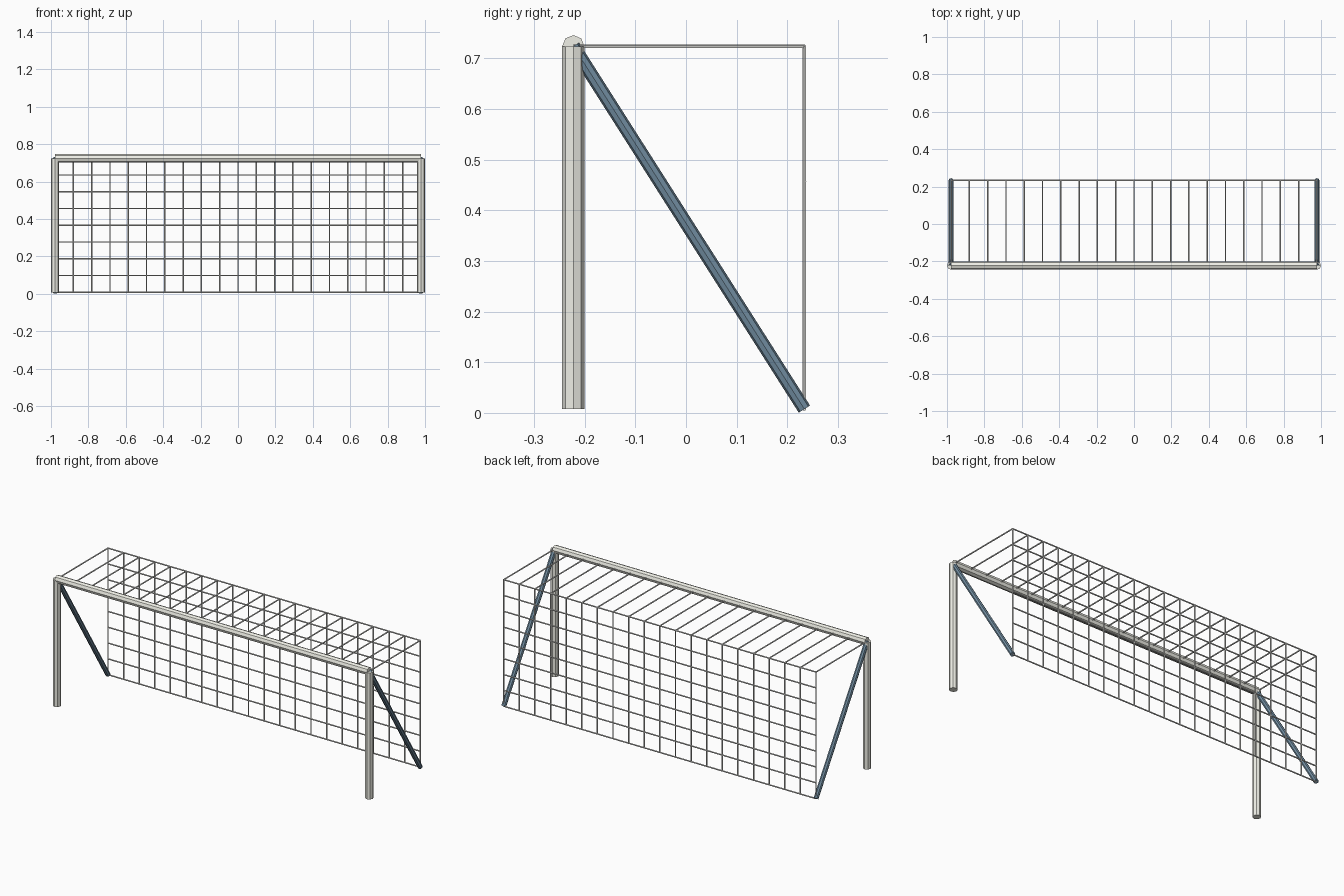
import bpy, bmesh
from mathutils import Vector, Matrix

if "Cube" in bpy.data.objects:
    bpy.data.objects.remove(bpy.data.objects["Cube"])

X, YF, YB = 0.978, -0.2225, 0.2338  # half width, front plane, back plane
Z0, Z1 = 0.0075, 0.724              # bottom and top of frame


def material(name, rgb):
    m = bpy.data.materials.new(name)
    m.diffuse_color = (*rgb, 1)
    m.use_nodes = True
    m.node_tree.nodes["Principled BSDF"].inputs["Base Color"].default_value = m.diffuse_color
    return m


frame_mat = material("off_white", (0.87, 0.87, 0.80))
brace_mat = material("slate_blue", (0.17, 0.27, 0.36))
net_mat = material("net_grey", (0.80, 0.80, 0.77))


def add_tube(bm, a, b, r, sides):
    a, b = Vector(a), Vector(b)
    d = b - a
    mat = Matrix.Translation((a + b) / 2) @ d.to_track_quat('Z', 'Y').to_matrix().to_4x4()
    bmesh.ops.create_cone(bm, cap_ends=True, segments=sides, radius1=r,
                          radius2=r, depth=d.length, matrix=mat)


def tubes(name, segments, r, sides, mat):
    bm = bmesh.new()
    for a, b in segments:
        add_tube(bm, a, b, r, sides)
    me = bpy.data.meshes.new(name)
    bm.to_mesh(me)
    bm.free()
    me.materials.append(mat)
    ob = bpy.data.objects.new(name, me)
    bpy.context.collection.objects.link(ob)
    return ob


# Posts and diagonal braces on both sides
for side, s in (("left", -1), ("right", 1)):
    tubes(side + "_post", [((s * X, YF, Z0), (s * X, YF, Z1))], 0.022, 8, frame_mat)
    tubes(side + "_brace", [((s * X, YF, Z1), (s * X, YB, Z0))], 0.0132, 8, brace_mat)

# Crossbar
tubes("crossbar", [((-X, YF, Z1), (X, YF, Z1))], 0.022, 8, frame_mat)

# Net: back verticals, back horizontals, roof strands
xs = [-X + 2 * X * i / 20 for i in range(21)]
zs = [Z0 + (Z1 - Z0) * i / 8 for i in range(9)]
tubes("net_back_verticals", [((x, YB, Z0), (x, YB, Z1)) for x in xs], 0.0039, 5, net_mat)
tubes("net_back_horizontals", [((-X, YB, z), (X, YB, z)) for z in zs], 0.0039, 5, net_mat)
tubes("net_roof_strands", [((x, YF, Z1), (x, YB, Z1)) for x in xs], 0.0039, 5, net_mat)
